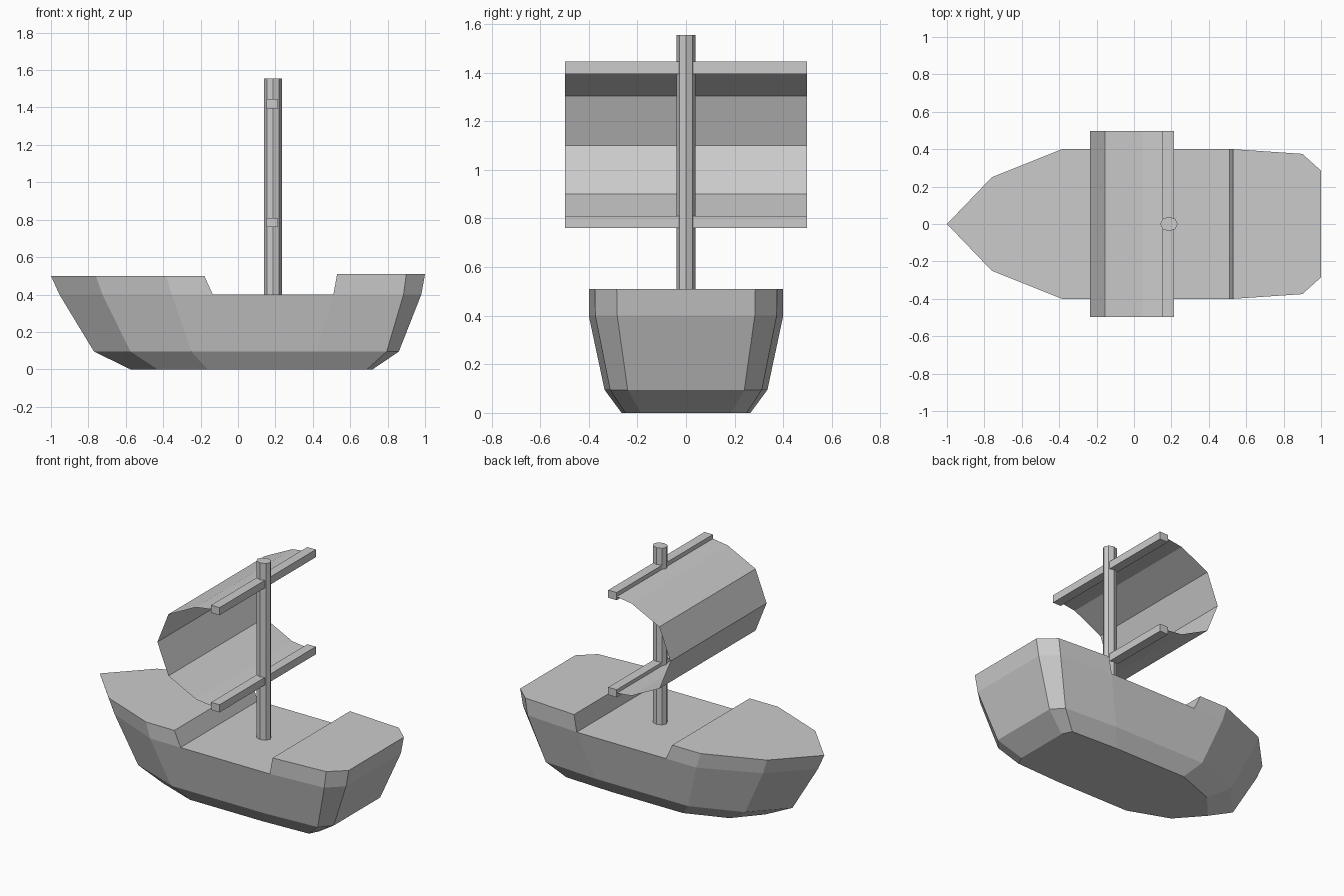
import bpy
import bmesh
from mathutils import Matrix

default_cube = bpy.data.objects.get("Cube")
if default_cube:
    bpy.data.objects.remove(default_cube, do_unlink=True)

# Single flat grey for the whole ship
grey = bpy.data.materials.new("plain grey")
grey.use_nodes = True
colour = (0.6, 0.6, 0.6, 1)
grey.diffuse_color = colour
grey.node_tree.nodes["Principled BSDF"].inputs["Base Color"].default_value = colour


def finish(bm, name, closed=True):
    """Turn a bmesh into a flat shaded, named object."""
    if closed:
        bmesh.ops.recalc_face_normals(bm, faces=bm.faces[:])
    mesh = bpy.data.meshes.new(name)
    bm.to_mesh(mesh)
    bm.free()
    mesh.materials.append(grey)
    obj = bpy.data.objects.new(name, mesh)
    bpy.context.collection.objects.link(obj)
    return obj


def box(name, centre, size):
    bm = bmesh.new()
    bmesh.ops.create_cube(bm, size=1)
    bmesh.ops.scale(bm, vec=size, verts=bm.verts[:])
    bmesh.ops.translate(bm, vec=centre, verts=bm.verts[:])
    return finish(bm, name)


# Hull: half outlines (x, y) from bow to stern at rising levels
bow_height, stern_height = 0.5, 0.51
levels = [
    (0, [(-.575, 0), (-.43, .165), (-.163, .265), (-.1, .265),
         (.36, .265), (.69, .25), (.72, .186)]),
    (.095, [(-.77, 0), (-.575, .21), (-.25, .335), (-.12, .335),
            (.42, .335), (.795, .312), (.86, .24)]),
    (.4, [(-.955, 0), (-.725, .24), (-.355, .4), (-.135, .4),
          (.51, .4), (.885, .373), (.98, .283)]),
    (None, [(-1, 0), (-.76, .25), (-.385, .4), (-.18, .4),
            (.53, .4), (.9, .375), (1, .285)]),
]
bm = bmesh.new()
rings = []
for z, outline in levels:
    near, far = [], []
    for i, (x, y) in enumerate(outline):
        height = z if z is not None else (bow_height if i < 4 else stern_height)
        v = bm.verts.new((x, -y, height))
        near.append(v)
        far.append(v if y == 0 else bm.verts.new((x, y, height)))
    rings.append((near, far))


def skin(lower, upper, segments):
    """Side planking between two levels, on both sides."""
    for side in (0, 1):
        a, b = rings[lower][side], rings[upper][side]
        for i in segments:
            bm.faces.new((a[i], a[i + 1], b[i + 1], b[i]))


def across(lower, upper, station):
    """Flat wall across the ship at one station."""
    a, b = rings[lower], rings[upper]
    bm.faces.new((a[0][station], a[1][station], b[1][station], b[0][station]))


def deck(level, first, last):
    near, far = rings[level]
    loop = near[first:last + 1] + far[first:last + 1][::-1]
    bm.faces.new(list(dict.fromkeys(loop)))


skin(0, 1, range(6))
skin(1, 2, range(6))
skin(2, 3, (0, 1, 2, 4, 5))
for lower in range(3):
    across(lower, lower + 1, 6)      # transom
across(2, 3, 3)                      # step to the bow deck
across(2, 3, 4)                      # step to the stern deck
deck(0, 0, 6)                        # keel bottom
deck(2, 3, 4)                        # main deck
deck(3, 0, 3)                        # bow deck
deck(3, 4, 6)                        # stern deck
finish(bm, "hull")

# Mast: slightly oval eight-sided post
mast_x, mast_top, deck_z = .187, 1.555, .4
bm = bmesh.new()
bmesh.ops.create_cone(bm, cap_ends=True, segments=8, radius1=1, radius2=1,
                      depth=mast_top - deck_z)
# Put corners on the long and short axes
if not any(abs(v.co.y) < 1e-4 for v in bm.verts):
    bmesh.ops.rotate(bm, verts=bm.verts[:], cent=(0, 0, 0),
                     matrix=Matrix.Rotation(0.3927, 3, "Z"))
bmesh.ops.scale(bm, vec=(.047, .039, 1), verts=bm.verts[:])
bmesh.ops.translate(bm, vec=(mast_x, 0, (mast_top + deck_z) / 2), verts=bm.verts[:])
finish(bm, "mast")

# Yards holding the sail
half_span = .497
for name, z in (("upper_yard", 1.42), ("lower_yard", .785)):
    box(name, (.184, 0, z), (.061, 2 * half_span, .05))

# Sail: thin sheet bulging towards the bow
profile = [(.17, 1.42), (.045, 1.402), (-.155, 1.303), (-.235, 1.1),
           (-.155, .9), (.045, .8), (.17, .785)]
bm = bmesh.new()
left, right = [[bm.verts.new((x, side * half_span, z)) for x, z in profile]
               for side in (1, -1)]
for i in range(len(profile) - 1):
    bm.faces.new((left[i], left[i + 1], right[i + 1], right[i]))
finish(bm, "sail", closed=False)
